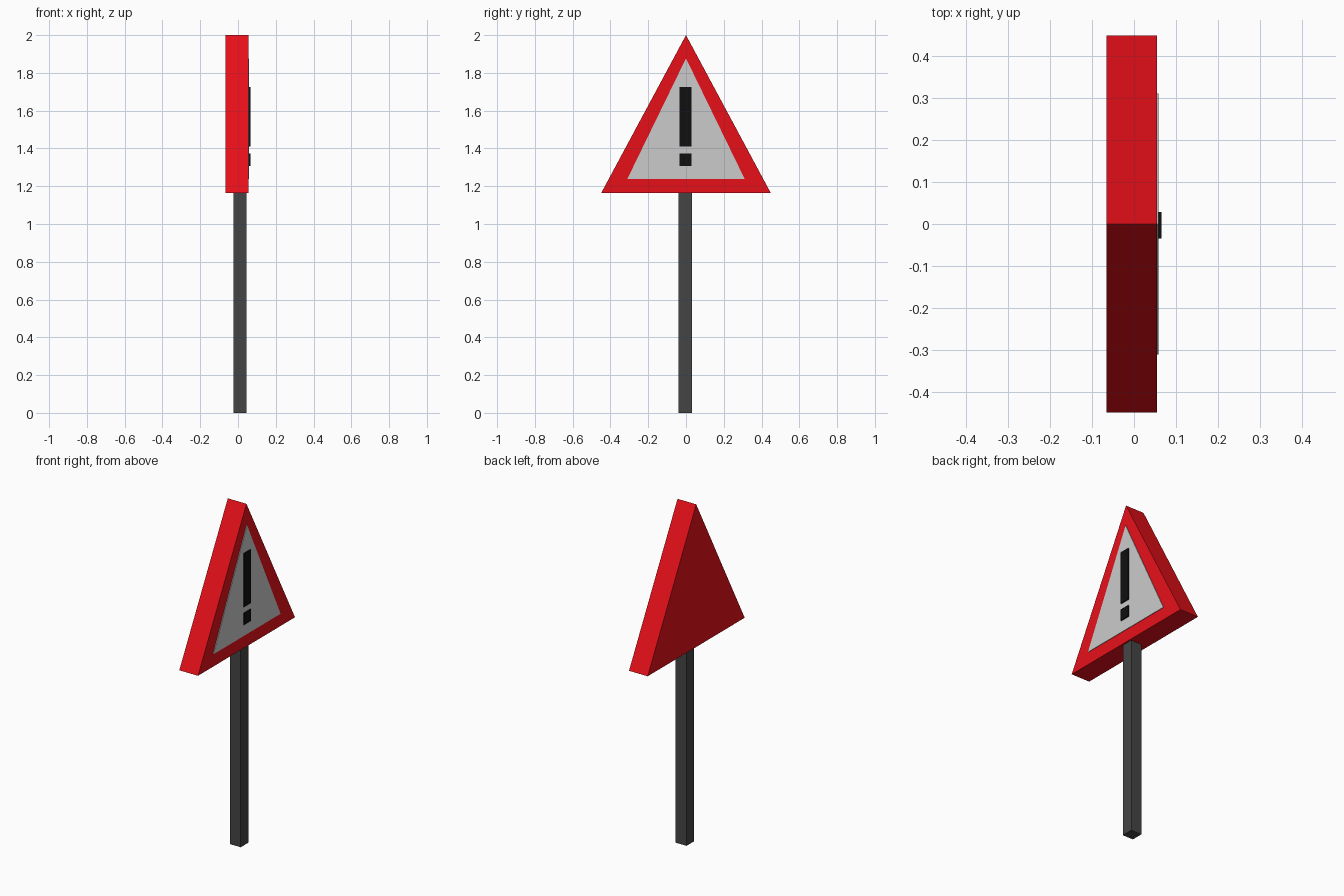
import bpy, bmesh

if "Cube" in bpy.data.objects:
    bpy.data.objects.remove(bpy.data.objects["Cube"])


def material(name, rgb):
    m = bpy.data.materials.new(name)
    m.diffuse_color = (*rgb, 1)
    m.use_nodes = True
    m.node_tree.nodes["Principled BSDF"].inputs["Base Color"].default_value = m.diffuse_color
    return m


def prism(name, outline, x0, x1, mat):
    """Extrude a (y, z) outline along x from x0 to x1."""
    bm = bmesh.new()
    face = bm.faces.new([bm.verts.new((x0, y, z)) for y, z in outline])
    ext = bmesh.ops.extrude_face_region(bm, geom=[face])["geom"]
    bmesh.ops.translate(bm, vec=(x1 - x0, 0, 0),
                        verts=[v for v in ext if isinstance(v, bmesh.types.BMVert)])
    bmesh.ops.recalc_face_normals(bm, faces=bm.faces)
    me = bpy.data.meshes.new(name)
    bm.to_mesh(me)
    bm.free()
    me.materials.append(mat)
    ob = bpy.data.objects.new(name, me)
    bpy.context.collection.objects.link(ob)
    return ob


def triangle(half, z0, z1):
    return [(-half, z0), (half, z0), (0, z1)]


def rect(y0, y1, z0, z1):
    return [(y0, z0), (y1, z0), (y1, z1), (y0, z1)]


red = material("sign_red", (0.8, 0.005, 0.01))
white = material("panel_white", (0.8, 0.78, 0.79))
black = material("mark_black", (0.005, 0.005, 0.005))
grey = material("pole_grey", (0.06, 0.06, 0.06))

# Square post
prism("post", rect(-0.039, 0.031, 0, 1.164), -0.025, 0.045, grey)
# Red triangular board and the pale inset panel on its +x face
prism("sign_board", triangle(0.449, 1.164, 2.0), -0.066, 0.055, red)
prism("sign_panel", triangle(0.311, 1.238, 1.877), 0.045, 0.0585, white)
# Warning mark: bar and dot
for name, z0, z1 in (("mark_bar", 1.411, 1.724), ("mark_dot", 1.306, 1.374)):
    prism(name, rect(-0.034, 0.028, z0, z1), 0.05, 0.065, black)
